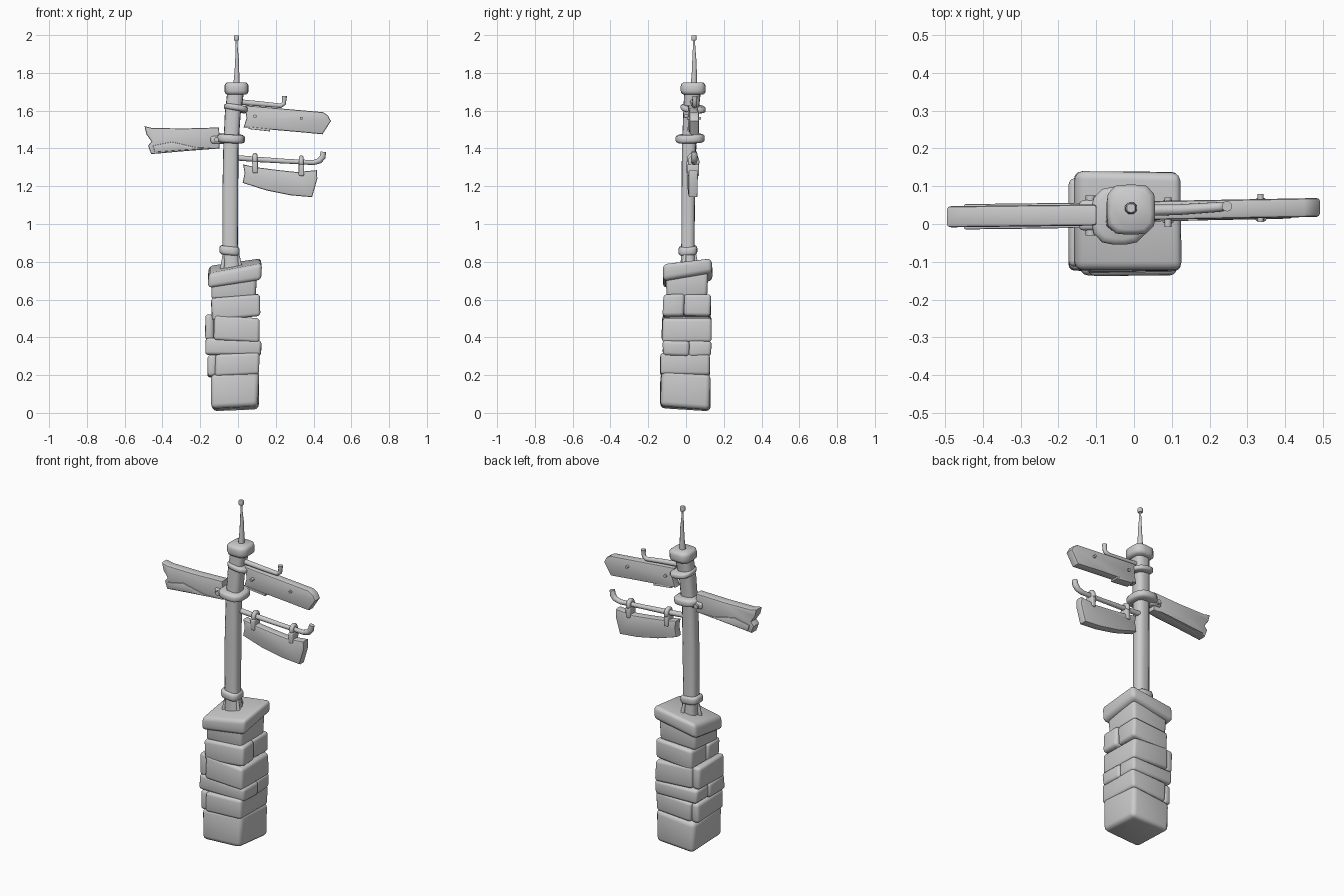
import bpy, bmesh, math, random
from mathutils import Vector

random.seed(4)


def finish(bm, name, angle=40):
    """Turn a bmesh into a named, smooth-shaded object."""
    bmesh.ops.recalc_face_normals(bm, faces=bm.faces)
    me = bpy.data.meshes.new(name)
    bm.to_mesh(me)
    bm.free()
    ob = bpy.data.objects.new(name, me)
    bpy.context.collection.objects.link(ob)
    bpy.ops.object.select_all(action='DESELECT')
    ob.select_set(True)
    bpy.context.view_layer.objects.active = ob
    bpy.ops.object.shade_smooth_by_angle(angle=math.radians(angle))
    return ob


def block(name, x, y, z, tilt=(0, 0), bevel=0.02, jitter=0.006):
    """Rounded, slightly irregular box; tilt = z slope along x and y."""
    bm = bmesh.new()
    bmesh.ops.create_cube(bm, size=1)
    cx, cy = sum(x) / 2, sum(y) / 2
    for v in bm.verts:
        px, py, pz = (r[1] if c > 0 else r[0] for r, c in zip((x, y, z), v.co))
        pz += tilt[0] * (px - cx) + tilt[1] * (py - cy)
        v.co = Vector((px, py, pz)) + Vector([random.uniform(-jitter, jitter) for _ in range(3)])
    bmesh.ops.bevel(bm, geom=bm.edges[:], offset=bevel, segments=3, profile=0.5, affect='EDGES')
    return finish(bm, name)


def loft(name, rings, power=4, sides=16, tilt=(0, 0), angle=50):
    """Stack of rounded-square sections (x, y, z, rx, ry)."""
    bm = bmesh.new()
    loops = []
    for x, y, z, rx, ry in rings:
        loop = []
        for i in range(sides):
            a = 2 * math.pi * (i + 0.5) / sides
            c, s = math.cos(a), math.sin(a)
            r = (abs(c) ** power + abs(s) ** power) ** (-1 / power)
            dx, dy = rx * r * c, ry * r * s
            loop.append(bm.verts.new((x + dx, y + dy, z + tilt[0] * dx + tilt[1] * dy)))
        loops.append(loop)
    for a, b in zip(loops, loops[1:]):
        for i in range(sides):
            j = (i + 1) % sides
            bm.faces.new((a[i], a[j], b[j], b[i]))
    bm.faces.new(loops[0])
    bm.faces.new(loops[-1])
    return finish(bm, name, angle)


def collar(name, x, y, z, rx, ry, h, tilt=(0, 0), power=4):
    """Rounded band around the post."""
    prof = [(-1, 0.8), (-0.75, 0.95), (-0.4, 1), (0.4, 1), (0.75, 0.95), (1, 0.8)]
    return loft(name, [(x, y, z + k * h / 2, rx * s, ry * s) for k, s in prof], power, 16, tilt)


def plank(name, outline, y0, y1, slope=0.0, bevel=0.008):
    """Board cut from an x-z outline, thick in y, slightly turned by slope."""
    bm = bmesh.new()
    front = [bm.verts.new((x, y0 + slope * x, z)) for x, z in outline]
    back = [bm.verts.new((x, y1 + slope * x, z)) for x, z in outline]
    bm.faces.new(front)
    bm.faces.new(back)
    n = len(outline)
    for i in range(n):
        j = (i + 1) % n
        bm.faces.new((front[i], front[j], back[j], back[i]))
    bmesh.ops.recalc_face_normals(bm, faces=bm.faces)
    rim = [e for e in bm.edges if (e.verts[0] in front) == (e.verts[1] in front)]
    bmesh.ops.bevel(bm, geom=rim, offset=bevel, segments=2, profile=0.5, affect='EDGES')
    return finish(bm, name, 35)


def rod(name, pts, cyclic=False):
    """Round bar through points (x, y, z, radius)."""
    cu = bpy.data.curves.new(name, 'CURVE')
    cu.dimensions = '3D'
    cu.bevel_depth, cu.bevel_resolution, cu.use_fill_caps = 1, 3, True
    sp = cu.splines.new('POLY')
    sp.points.add(len(pts) - 1)
    sp.use_cyclic_u = cyclic
    for p, (x, y, z, r) in zip(sp.points, pts):
        p.co, p.radius = (x, y, z, 1), r
    ob = bpy.data.objects.new(name, cu)
    bpy.context.collection.objects.link(ob)
    bpy.ops.object.select_all(action='DESELECT')
    ob.select_set(True)
    bpy.context.view_layer.objects.active = ob
    bpy.ops.object.convert(target='MESH')
    bpy.ops.object.shade_smooth_by_angle(angle=math.radians(50))


# Stone pillar, bottom to top; courses 2-5 are made of two stones each
block("base_stone", (-0.14, 0.108), (-0.132, 0.128), (0.022, 0.205), (0.06, -0.08), 0.025)
courses = [
    ((-0.163, 0.113), (-0.138, 0.128), (0.195, 0.312), (0.05, -0.03), 'x', -0.115),
    ((-0.172, 0.122), (-0.124, 0.132), (0.305, 0.388), (-0.03, -0.02), 'y', 0.02),
    ((-0.172, 0.112), (-0.128, 0.132), (0.382, 0.512), (-0.06, 0.0), 'x', -0.125),
    ((-0.140, 0.115), (-0.122, 0.130), (0.503, 0.620), (0.08, 0.02), 'y', -0.01),
]
for i, (x, y, z, t, axis, cut) in enumerate(courses):
    if axis == 'x':
        parts = [((x[0], cut), (y[0] + 0.015, y[1] - 0.01)), ((cut - 0.004, x[1]), y)]
    else:
        parts = [(x, (y[0], cut)), ((x[0] + 0.012, x[1] - 0.006), (cut - 0.004, y[1]))]
    for k, (px, py) in enumerate(parts):
        dz = t[0] * (sum(px) - sum(x)) / 2 + t[1] * (sum(py) - sum(y)) / 2
        block(f"course_{i + 1}_stone_{k + 1}", px, py, (z[0] + dz, z[1] + dz), t, 0.017, 0.004)
block("neck_stone", (-0.138, 0.095), (-0.105, 0.115), (0.605, 0.74), (0.06, 0.04), 0.02)
block("capstone", (-0.158, 0.122), (-0.122, 0.135), (0.70, 0.783), (0.16, 0.15), 0.022)

# Wooden post, leaning slightly
loft("post", [(-0.032, 0.01, 0.74, 0.048, 0.042), (-0.035, 0.01, 0.80, 0.042, 0.038),
              (-0.042, 0.01, 0.90, 0.041, 0.035), (-0.041, 0.012, 1.15, 0.042, 0.036),
              (-0.038, 0.015, 1.40, 0.040, 0.037), (-0.028, 0.025, 1.58, 0.042, 0.040),
              (-0.010, 0.036, 1.72, 0.045, 0.045)], 3.5)
for i, (dx, dy) in enumerate([(-0.045, -0.02), (0.045, -0.02), (0.02, 0.045)]):
    rod(f"post_root_{i + 1}", [(-0.035 + dx * 1.1, 0.01 + dy * 1.1, 0.75, 0.013),
                               (-0.037 + dx * 0.8, 0.01 + dy * 0.8, 0.84, 0.008)])

# Metal bands, post cap and spire
collar("lower_band", -0.045, 0.01, 0.86, 0.054, 0.050, 0.046, (-0.1, 0.05))
collar("middle_band", -0.038, 0.022, 1.452, 0.075, 0.077, 0.045, (-0.05, 0.03), 3)
collar("upper_band", -0.010, 0.038, 1.612, 0.064, 0.066, 0.032, (-0.15, -0.1), 3)
collar("post_cap", -0.008, 0.038, 1.717, 0.064, 0.066, 0.064, (0, 0), 4)
loft("spire", [(-0.008, 0.042, 1.74, 0.017, 0.017), (-0.006, 0.044, 1.80, 0.013, 0.014),
               (-0.005, 0.044, 1.87, 0.010, 0.011), (-0.007, 0.043, 1.93, 0.006, 0.007),
               (-0.008, 0.042, 1.985, 0.005, 0.005)], 3, 8)
collar("spire_tip", -0.008, 0.042, 1.985, 0.014, 0.014, 0.027, (0, 0), 2.5)

# Left sign with split end, lug and bolt
plank("left_sign", [(-0.495, 1.518), (-0.455, 1.508), (-0.28, 1.506), (-0.10, 1.511), (-0.097, 1.40),
                    (-0.28, 1.386), (-0.46, 1.370), (-0.476, 1.415), (-0.458, 1.437), (-0.485, 1.475)],
      -0.003, 0.053, 0.012)
plank("left_sign_splinter", [(-0.45, 1.415), (-0.35, 1.435), (-0.22, 1.405), (-0.13, 1.402),
                             (-0.28, 1.392), (-0.44, 1.38)], -0.009, 0.058, 0.012, 0.004)
block("left_sign_lug", (-0.145, -0.07), (-0.015, 0.063), (1.425, 1.466), (0, 0), 0.012, 0.003)
rod("left_sign_bolt", [(-0.115, -0.03, 1.446, 0.013), (-0.115, 0.076, 1.446, 0.013)])

# Upper right sign, pointed, hung from a bent bar
plank("upper_right_sign", [(0.035, 1.628), (0.22, 1.612), (0.45, 1.592), (0.476, 1.575), (0.492, 1.545),
                           (0.447, 1.475), (0.32, 1.487), (0.17, 1.50), (0.03, 1.512), (0.045, 1.56)],
      0.010, 0.060, 0.018)
plank("upper_right_sign_splinter", [(0.06, 1.515), (0.17, 1.502), (0.17, 1.49), (0.055, 1.503)],
      0.006, 0.058, 0.018, 0.003)
rod("upper_bar", [(0.02, 0.036, 1.645, 0.015), (0.12, 0.038, 1.636, 0.014), (0.225, 0.045, 1.626, 0.013),
                  (0.243, 0.047, 1.638, 0.012), (0.245, 0.047, 1.66, 0.012), (0.246, 0.047, 1.678, 0.014)])
rod("upper_sign_nail", [(0.335, 0.005, 1.56, 0.008), (0.335, 0.08, 1.56, 0.008)])
rod("upper_bracket_bolt", [(0.09, -0.008, 1.57, 0.009), (0.09, 0.07, 1.57, 0.009)])

# Lower right sign hanging from a hooked bar
rod("lower_bar", [(-0.03, 0.03, 1.352, 0.015), (0.10, 0.034, 1.342, 0.015), (0.26, 0.038, 1.332, 0.013),
                  (0.40, 0.043, 1.325, 0.014), (0.432, 0.044, 1.335, 0.016), (0.448, 0.044, 1.355, 0.017),
                  (0.452, 0.044, 1.382, 0.015)])
plank("lower_right_sign", [(0.027, 1.315), (0.10, 1.30), (0.20, 1.287), (0.31, 1.275), (0.417, 1.285),
                           (0.42, 1.24), (0.392, 1.142), (0.28, 1.152), (0.15, 1.178), (0.025, 1.218),
                           (0.035, 1.27)], 0.006, 0.054, 0.02)
for i, (x, z) in enumerate([(0.09, 1.343), (0.335, 1.329)]):
    y = 0.034 + 0.02 * x
    ring = [(x, y + 0.019 * math.cos(a), z + 0.021 * math.sin(a), 0.013)
            for a in (k * math.pi / 6 for k in range(12))]
    rod(f"hanger_ring_{i + 1}", ring, True)
    block(f"hanger_strap_{i + 1}", (x - 0.014, x + 0.014), (y - 0.034, y + 0.028), (z - 0.075, z - 0.012),
          (0, 0), 0.007, 0.002)
